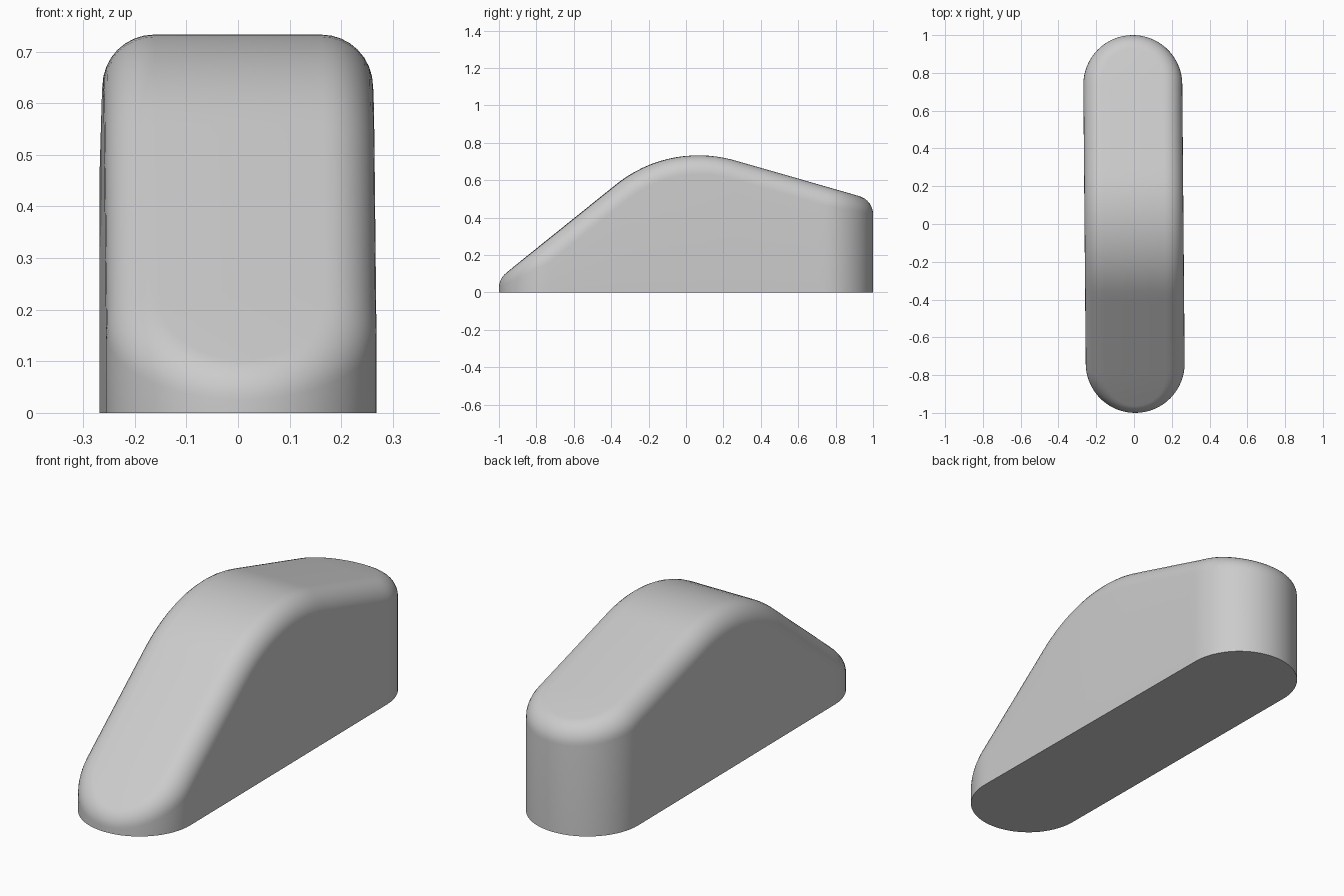
import bpy, bmesh, math
from mathutils import Vector, Matrix

if "Cube" in bpy.data.objects:
    bpy.data.objects.remove(bpy.data.objects["Cube"])

HALF_WIDTH = 0.262              # rounded-end radius of the footprint
FILLET = 0.10                   # radius of the top edge rounding
INNER = HALF_WIDTH - FILLET
REACH = 1 - HALF_WIDTH          # centre of each rounded end
CREST_Y, CREST_Z, CREST_R = 0.067, 0.733, 0.70
FRONT, BACK = math.radians(38.8), math.radians(16)
ARC_STEPS, SIDE_STEPS, FILLET_STEPS = 16, 40, 8


def top_edge(y):
    """Height and normal of the inset top profile: slope, crest arc, slope."""
    r = CREST_R - FILLET
    s = (y - CREST_Y) / r
    tilt = math.asin(max(-math.sin(FRONT), min(math.sin(BACK), s)))
    normal = Vector((0, math.sin(tilt), math.cos(tilt)))
    z = CREST_Z - CREST_R + r * math.cos(tilt)
    z -= (y - CREST_Y - r * math.sin(tilt)) * math.tan(tilt)
    return z, normal


# Right half of the inset footprint, front tip to back tip: (x, y, wall angle)
half = []
for i in range(ARC_STEPS + 1):
    a = -math.pi / 2 + i / ARC_STEPS * math.pi / 2
    half.append((INNER * math.cos(a), -REACH + INNER * math.sin(a), a))
for i in range(1, SIDE_STEPS):
    half.append((INNER, -REACH + 2 * REACH * i / SIDE_STEPS, 0))
half += [(x, -y, -a) for x, y, a in reversed(half[:ARC_STEPS + 1])]
outline = half + [(-x, y, math.pi - a) for x, y, a in reversed(half[1:-1])]

# Columns run up the wall and round the top edge
bm = bmesh.new()
columns = []
for x, y, a in outline:
    z, top = top_edge(y)
    wall = Vector((math.cos(a), math.sin(a), 0))
    edge = Vector((x, y, z))
    foot = edge + wall * FILLET
    column = [bm.verts.new((foot.x, foot.y, 0))]
    for k in range(FILLET_STEPS + 1):
        column.append(bm.verts.new(edge + wall.slerp(top, k / FILLET_STEPS) * FILLET))
    columns.append(column)

count = len(columns)
for i, low in enumerate(columns):
    nxt = columns[(i + 1) % count]
    for k in range(FILLET_STEPS + 1):
        bm.faces.new((low[k], nxt[k], nxt[k + 1], low[k + 1]))

# Top strips join the two sides, and one face closes the base
for i in range(len(half) - 1):
    strip = [columns[j % count][-1] for j in (i, i + 1, count - i - 1, count - i)]
    bm.faces.new(list(dict.fromkeys(strip)))
bm.faces.new([c[0] for c in reversed(columns)])

bmesh.ops.recalc_face_normals(bm, faces=bm.faces)
bmesh.ops.transform(bm, matrix=Matrix.Rotation(0.0085, 4, "Z"), verts=bm.verts)

mesh = bpy.data.meshes.new("rounded_body")
bm.to_mesh(mesh)
bm.free()
body = bpy.data.objects.new("rounded_body", mesh)
bpy.context.collection.objects.link(body)

# Plain grey material
grey = bpy.data.materials.new("light_grey")
grey.use_nodes = True
colour = (0.6, 0.6, 0.6, 1)
grey.diffuse_color = colour
grey.node_tree.nodes["Principled BSDF"].inputs["Base Color"].default_value = colour
mesh.materials.append(grey)

# Smooth curves with a sharp base edge
bpy.ops.object.select_all(action="DESELECT")
body.select_set(True)
bpy.context.view_layer.objects.active = body
bpy.ops.object.shade_smooth_by_angle(angle=math.radians(35))
